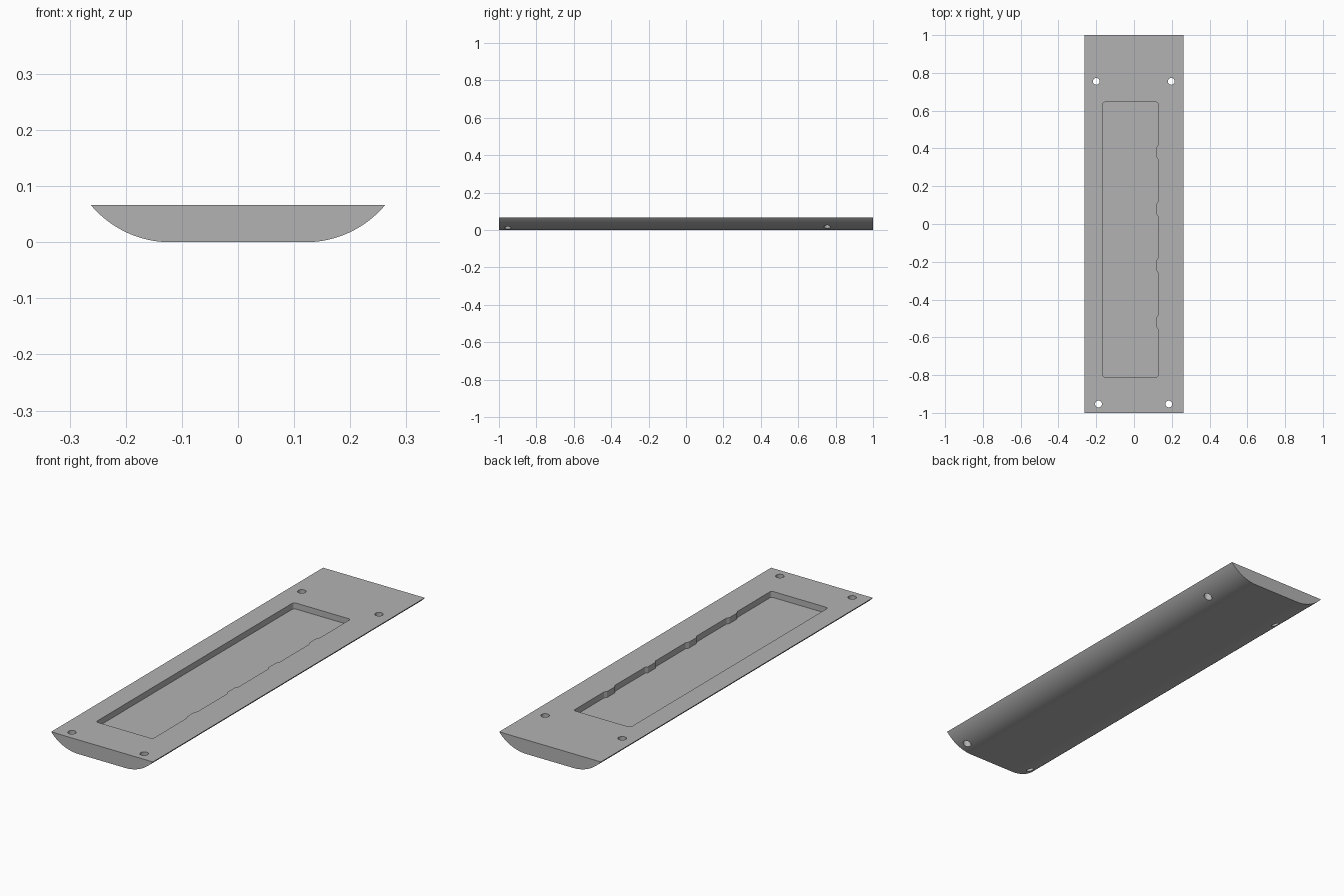
import bpy, bmesh, math

cube = bpy.data.objects.get("Cube")
if cube:
    bpy.data.objects.remove(cube, do_unlink=True)

HEIGHT, FLAT, HALF_W, FLOOR = 0.066, 0.12, 0.262, 0.038

grey = bpy.data.materials.new("plain grey")
grey.use_nodes = True
grey.diffuse_color = (0.45, 0.45, 0.45, 1)
grey.node_tree.nodes["Principled BSDF"].inputs["Base Color"].default_value = (0.45, 0.45, 0.45, 1)


def prism(name, points, offset):
    """Extrude a closed outline of 3D points along an offset."""
    bm = bmesh.new()
    face = bm.faces.new([bm.verts.new(p) for p in points])
    out = bmesh.ops.extrude_face_region(bm, geom=[face])
    verts = [v for v in out["geom"] if isinstance(v, bmesh.types.BMVert)]
    bmesh.ops.translate(bm, vec=offset, verts=verts)
    bmesh.ops.recalc_face_normals(bm, faces=bm.faces)
    mesh = bpy.data.meshes.new(name)
    bm.to_mesh(mesh)
    bm.free()
    obj = bpy.data.objects.new(name, mesh)
    bpy.context.collection.objects.link(obj)
    mesh.materials.append(grey)
    return obj


def arc(cx, cy, r, start, steps=6):
    """Quarter circle, counter-clockwise."""
    angles = [start + math.pi / 2 * i / steps for i in range(steps + 1)]
    return [(cx + r * math.cos(a), cy + r * math.sin(a)) for a in angles]


# Body: flat underside with a tangent arc sweeping up to each long edge
run = HALF_W - FLAT
radius = (run ** 2 + HEIGHT ** 2) / (2 * HEIGHT)
sweep = math.asin(run / radius)
side = []
for i in range(25):
    a = sweep * i / 24
    side.append((FLAT + radius * math.sin(a), radius * (1 - math.cos(a))))
section = side + [(-x, z) for x, z in reversed(side)]
body = prism("grip_plate", [(x, -1, z) for x, z in section], (0, 2, 0))

# Pocket outline: rounded corners, small tabs along the left wall
left, right, front, back, r = 0.128, -0.165, -0.81, 0.645, 0.012
outline = arc(left - r, front + r, r, -math.pi / 2)
for y in (-0.52, -0.22, 0.08, 0.38):
    outline += [(left, y - 0.04), (left - 0.008, y - 0.028),
                (left - 0.008, y + 0.028), (left, y + 0.04)]
outline += arc(left - r, back - r, r, 0)
outline += arc(right + r, back - r, r, math.pi / 2)
outline += arc(right + r, front + r, r, math.pi)
cutters = [prism("pocket_cutter", [(x, y, FLOOR) for x, y in outline], (0, 0, 0.1))]

# Four screw holes right through the plate
for x, y in ((-0.2, 0.755), (0.197, 0.755), (-0.188, -0.953), (0.184, -0.953)):
    ring = [(x + 0.018 * math.cos(i * math.pi / 16),
             y + 0.018 * math.sin(i * math.pi / 16), -0.05) for i in range(32)]
    cutters.append(prism("screw_hole_cutter", ring, (0, 0, 0.2)))

for cutter in cutters:
    mod = body.modifiers.new(cutter.name, "BOOLEAN")
    mod.operation = "DIFFERENCE"
    mod.solver = "EXACT"
    mod.object = cutter
    cutter.hide_render = True

# Bake the cuts, then remove the cutters
bpy.context.view_layer.objects.active = body
body.select_set(True)
for mod in list(body.modifiers):
    bpy.ops.object.modifier_apply(modifier=mod.name)
for cutter in cutters:
    bpy.data.objects.remove(cutter, do_unlink=True)
bpy.ops.object.shade_smooth_by_angle(angle=math.radians(30))
